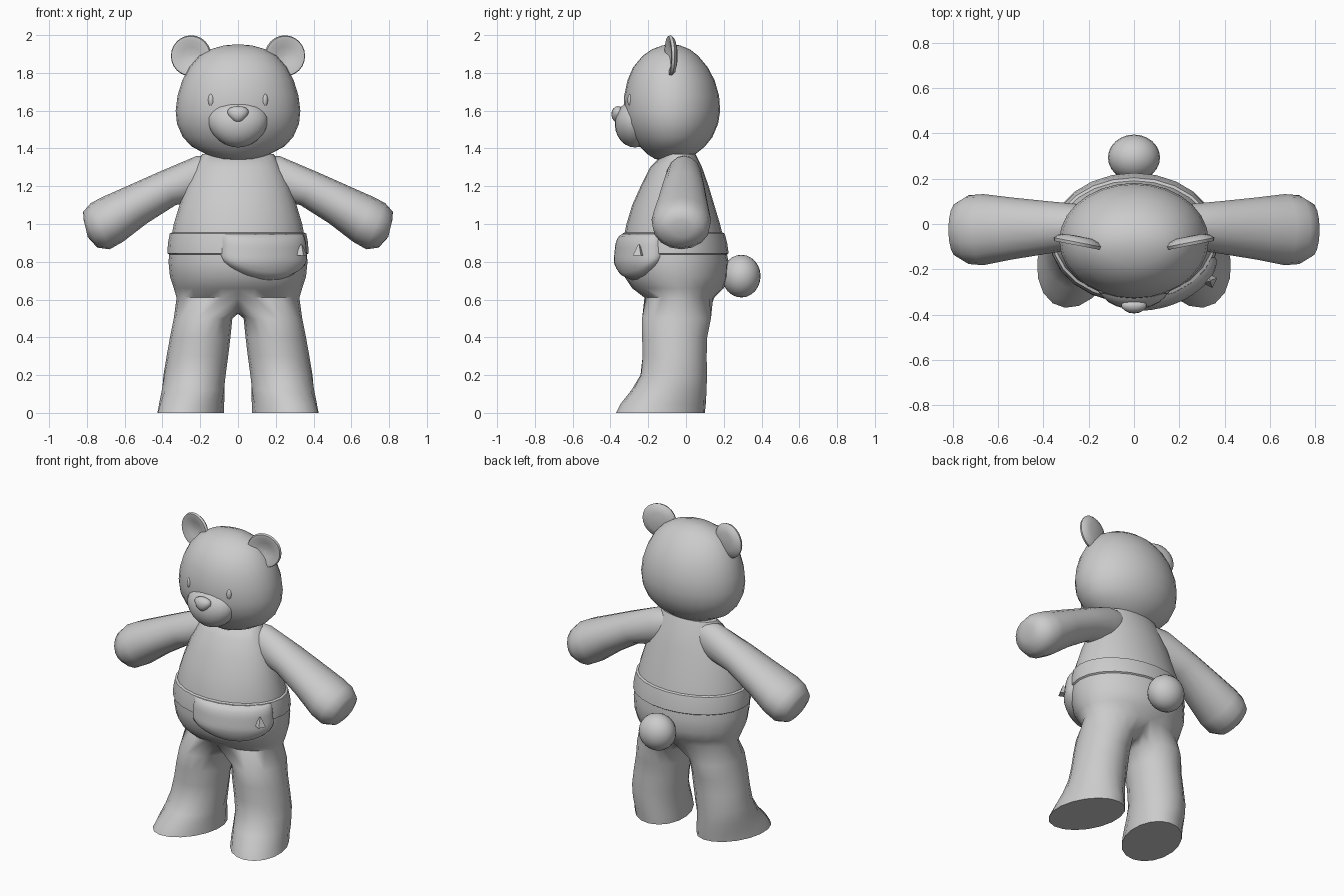
import bpy, bmesh
from math import sin, cos, pi, radians
from mathutils import Vector, Matrix

if "Cube" in bpy.data.objects:
    bpy.data.objects.remove(bpy.data.objects["Cube"])


def finish(name, bm, mirror=False, angle=50):
    bmesh.ops.recalc_face_normals(bm, faces=bm.faces)
    me = bpy.data.meshes.new(name)
    bm.to_mesh(me)
    bm.free()
    ob = bpy.data.objects.new(name, me)
    bpy.context.collection.objects.link(ob)
    if mirror:
        ob.modifiers.new("Mirror", 'MIRROR').merge_threshold = 0.001
    bpy.ops.object.select_all(action='DESELECT')
    ob.select_set(True)
    bpy.context.view_layer.objects.active = ob
    bpy.ops.object.shade_smooth_by_angle(angle=radians(angle))
    return ob


def bridge(bm, a, b, closed=True):
    n = len(a)
    for i in range(n if closed else n - 1):
        j = (i + 1) % n
        bm.faces.new((a[i], a[j], b[j], b[i]))


def loft(name, rings, mirror=False, closed=True, caps=True):
    bm = bmesh.new()
    vs = [[bm.verts.new(p) for p in r] for r in rings]
    for a, b in zip(vs, vs[1:]):
        bridge(bm, a, b, closed)
    if caps:
        bm.faces.new(vs[0])
        bm.faces.new(vs[-1])
    return finish(name, bm, mirror)


def oval(sec, t, off=0):
    """Point on a horizontal oval (z, half width, front y, back y); t = 0 is front."""
    z, hx, yf, yb = sec
    return Vector(((hx + off) * sin(t), (yf + yb) / 2 - ((yb - yf) / 2 + off) * cos(t), z))


def ball(name, centre, radii, flare=0, mirror=False, seg=24):
    """Ellipsoid, widened toward the top by flare."""
    bm = bmesh.new()
    bmesh.ops.create_uvsphere(bm, u_segments=seg, v_segments=seg // 2, radius=1)
    for v in bm.verts:
        x, y, z = v.co
        v.co = Vector(centre) + Vector((x * radii[0] * (1 + flare * z), y * radii[1], z * radii[2]))
    return finish(name, bm, mirror)


# Body: half torso splitting into one leg, mirrored
torso = [(1.37, .19, -.12, .05), (1.3, .225, -.19, .085), (1.2, .275, -.24, .12),
         (1.1, .31, -.285, .15), (1.0, .34, -.315, .18), (.9, .358, -.335, .205),
         (.8, .368, -.345, .225), (.72, .36, -.325, .22), (.66, .34, -.285, .20),
         (.61, .325, -.22, .15)]
leg = [(.5, .185, .155, -.05, .185, 0), (.4, .2, .16, -.06, .175, 0), (.3, .215, .163, -.06, .172, 0),
       (.2, .23, .165, -.065, .177, 4), (.12, .238, .166, -.09, .2, 10),
       (.05, .245, .166, -.12, .23, 17), (0, .25, .168, -.135, .243, 20)]
bm = bmesh.new()
halves = [[bm.verts.new(oval(s, i * pi / 12)) for i in range(13)] for s in torso]
for h in halves:
    h[0].co.x = h[-1].co.x = 0
for a, b in zip(halves, halves[1:]):
    bridge(bm, a, b, closed=False)
bm.faces.new(halves[0])
crotch = [bm.verts.new((0, .15 - .37 * k / 6, .61 - .085 * sin(pi * k / 6) ** .6)) for k in range(1, 6)]
prev = halves[-1] + crotch
for z, cx, rx, cy, ry, turn in leg:
    ring = []
    for i in range(18):
        t = radians(-30 + 20 * i)
        p = Matrix.Rotation(radians(turn), 3, 'Z') @ Vector((rx * sin(t), -ry * cos(t), 0))
        ring.append(bm.verts.new(p + Vector((cx, cy, z))))
    bridge(bm, prev, ring)
    prev = ring
bm.faces.new(prev)
finish("body_and_legs", bm, mirror=True)

# Arms: oval sections given by upper edge, lower edge, y centre and y half width
arm = [(.13, 1.365, .13, 1.16, -.01, .07), (.22, 1.36, .2, 1.13, -.01, .095),
       (.42, 1.275, .33, 1.10, -.015, .115), (.6, 1.195, .48, 1.005, -.02, .137),
       (.72, 1.142, .61, .905, -.025, .157), (.78, 1.11, .68, .866, -.025, .152),
       (.82, 1.065, .745, .875, -.025, .12), (.817, 1.02, .795, .93, -.02, .06)]
rings = []
for tx, tz, bx, bz, cy, hy in arm:
    top, low = Vector((tx, cy, tz)), Vector((bx, cy, bz))
    rings.append([(top + low) / 2 + (top - low) / 2 * cos(k * pi / 8) + Vector((0, hy * sin(k * pi / 8), 0))
                  for k in range(16)])
loft("arm", rings, mirror=True)

# Head
head = [(1.335, .03, -.12, -.05), (1.345, .1, -.165, 0), (1.37, .17, -.205, .05), (1.41, .245, -.245, .1),
        (1.46, .292, -.283, .14), (1.53, .323, -.318, .17), (1.6, .33, -.33, .181), (1.68, .32, -.327, .175),
        (1.76, .295, -.31, .152), (1.83, .258, -.28, .115), (1.89, .205, -.23, .065),
        (1.925, .145, -.18, .02), (1.945, .075, -.125, -.03), (1.95, .02, -.09, -.06)]
loft("head", [[oval(s, i * pi / 14) for i in range(28)] for s in head])

# Face
ball("muzzle", (0, -.27, 1.53), (.158, .107, .125), flare=.16)
ball("nose", (0, -.36, 1.58), (.053, .035, .044), flare=.4, seg=16)
ball("eye", (.142, -.29, 1.655), (.017, .02, .037), mirror=True, seg=16)

# Ears: dished discs
dish = [(.004, .022), (.06, .02), (.093, .01), (.109, -.006), (.104, -.02), (.085, -.02),
        (.05, -.006), (.004, 0)]
turn = Matrix.Translation((.247, -.075, 1.89)) @ Matrix.Rotation(radians(11), 4, 'Z')
loft("ear", [[turn @ Vector((r * cos(k * pi / 12), y, r * sin(k * pi / 12))) for k in range(24)]
             for r, y in dish], mirror=True)

# Tail
ball("tail", (0, .293, .724), (.115, .102, .113))


def torso_at(z):
    for a, b in zip(torso, torso[1:]):
        if a[0] >= z >= b[0]:
            f = (a[0] - z) / (a[0] - b[0])
            return [z] + [p + (q - p) * f for p, q in zip(a[1:], b[1:])]


# Waist bag: belt following the waist
belt = [(.958, -.006), (.95, .012), (.9, .013), (.845, .01), (.835, -.006)]
loft("waist_belt", [[oval(torso_at(z), i * pi / 12, off) for i in range(24)] for z, off in belt], caps=False)

# Waist bag: bulging pouch on the front left
pouch = []
for j in range(13):
    v = j / 12
    row = []
    for i in range(21):
        u = i / 20
        low = .835 - .135 * max(0, sin(pi * u)) ** .65
        bulge = ((1 - (2 * u - 1) ** 4) * (1 - (2 * v - 1) ** 4)) ** .5
        row.append(oval(torso_at(.957 + (low - .957) * v), radians(-16 + 92 * u), -.008 + .05 * bulge))
    pouch.append(row)
loft("waist_pouch", pouch, closed=False, caps=False)

# Waist bag: small pointed zip pull
bm = bmesh.new()
bmesh.ops.create_cone(bm, cap_ends=True, segments=4, radius1=.034, radius2=.004, depth=.06,
                      matrix=Matrix.Translation((.335, -.25, .862)) @ Matrix.Rotation(radians(20), 4, 'Z'))
finish("zip_pull", bm, angle=20)
